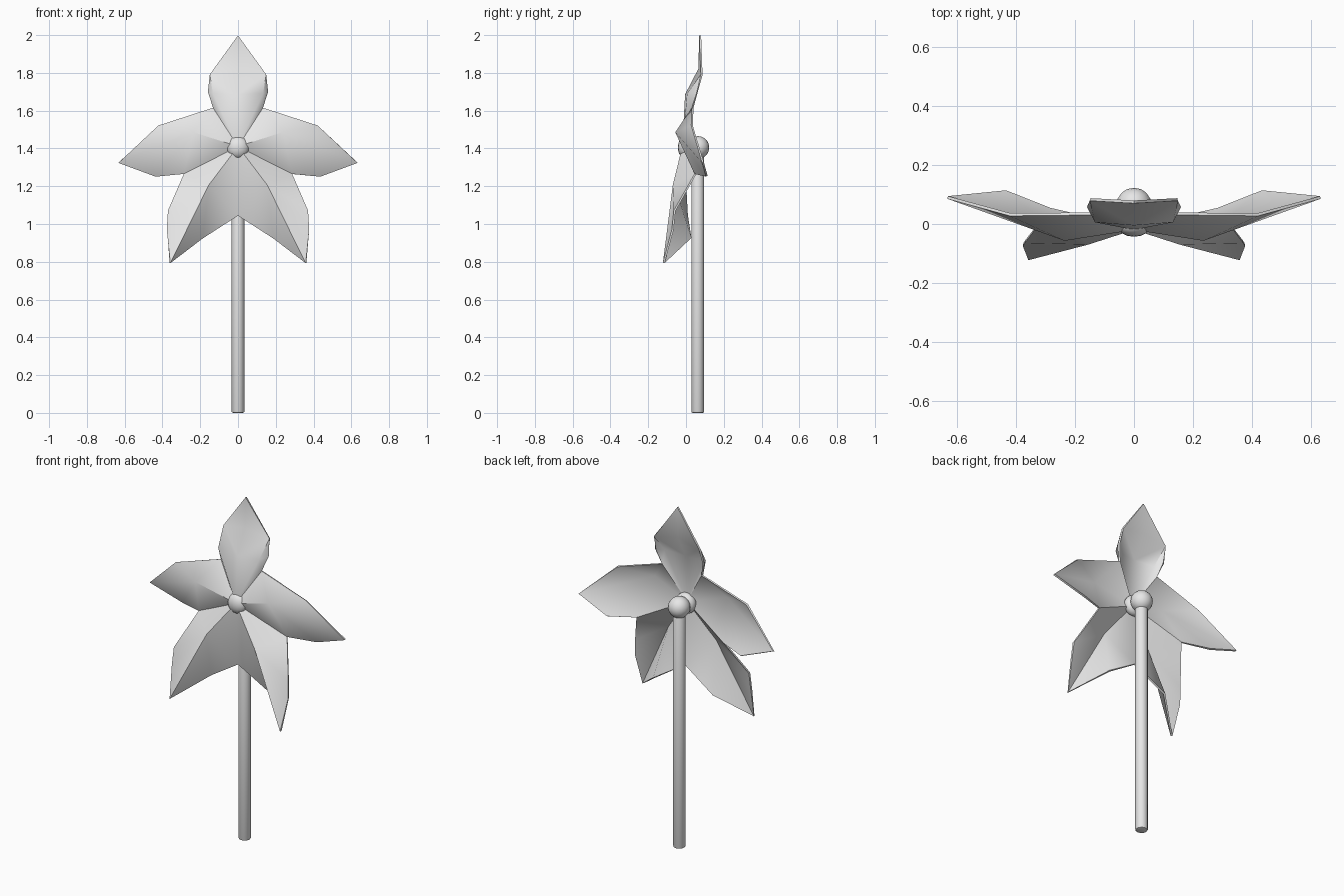
import bpy, math

if "Cube" in bpy.data.objects:
    bpy.data.objects.remove(bpy.data.objects["Cube"])

grey = bpy.data.materials.new("light_grey")
grey.diffuse_color = (0.8, 0.8, 0.8, 1)
grey.use_nodes = True
grey.node_tree.nodes["Principled BSDF"].inputs["Base Color"].default_value = grey.diffuse_color


def finish(obj, name, angle):
    """Name, colour, apply modifiers and shade."""
    obj.name = name
    obj.data.materials.append(grey)
    bpy.ops.object.select_all(action='DESELECT')
    obj.select_set(True)
    bpy.context.view_layer.objects.active = obj
    bpy.ops.object.convert(target='MESH')
    bpy.ops.object.shade_smooth_by_angle(angle=math.radians(angle))


# Folded sail wheel: right half only, mirrored across x
P = {
    "C": (0, -0.015, 1.41),                                 # hub
    "A": (0, 0.0, 1.685), "A2": (0.13, 0.01, 1.69),         # top petal
    "A3": (0.155, 0.06, 1.70), "A4": (0.148, 0.083, 1.79),
    "A5": (0, 0.07, 1.82), "AT": (0, 0.075, 1.998),
    "J": (0.13, 0.035, 1.615),                              # top/side joint
    "R": (0.235, -0.052, 1.485), "U": (0.42, 0.032, 1.52),  # side petal
    "ST": (0.632, 0.09, 1.325), "L": (0.435, 0.11, 1.253),
    "K": (0.285, 0.05, 1.265),                              # side/lower joint
    "Q": (0.155, -0.065, 1.205),                            # lower petal
    "O": (0.37, -0.06, 1.07), "O2": (0.376, -0.07, 0.97),
    "LT": (0.36, -0.118, 0.793), "I": (0.19, 0.025, 0.925),
    "B": (0, 0.005, 1.045),
}
faces = """C A A2|C A2 J|J A2 A3|A2 A4 A3|A A5 A4 A2|A5 AT A4
C J R|J U R|R U ST|R ST L|R L K|C R K
C K Q|K O Q|O O2 Q|O2 LT Q|LT I Q|Q I B|C Q B"""
keys = list(P)
polys = [[keys.index(k) for k in f.split()]
         for f in faces.replace("\n", "|").split("|")]
mesh = bpy.data.meshes.new("sail_wheel")
mesh.from_pydata(list(P.values()), [], polys)
wheel = bpy.data.objects.new("sail_wheel", mesh)
bpy.context.collection.objects.link(wheel)
m = wheel.modifiers.new("mirror", 'MIRROR')
m.use_clip = True
s = wheel.modifiers.new("thickness", 'SOLIDIFY')
s.thickness = 0.01
s.offset = 0
finish(wheel, "sail_wheel", 50)

# Stick with softened ends
bpy.ops.mesh.primitive_cylinder_add(vertices=12, radius=0.034, depth=1.40,
                                    location=(0, 0.062, 0.70))
stick = bpy.context.object
b = stick.modifiers.new("bevel", 'BEVEL')
b.width = 0.008
b.segments = 2
b.limit_method = 'ANGLE'
b.angle_limit = math.radians(50)
finish(stick, "stick", 40)

# Pin heads: flattened one in front, round one behind
for name, y, squash in (("front_pin_head", 0.0, 0.72), ("back_pin_head", 0.063, 1)):
    bpy.ops.mesh.primitive_uv_sphere_add(segments=16, ring_count=10, radius=0.06,
                                         location=(0, y, 1.405))
    bpy.context.object.scale.y = squash
    finish(bpy.context.object, name, 60)
